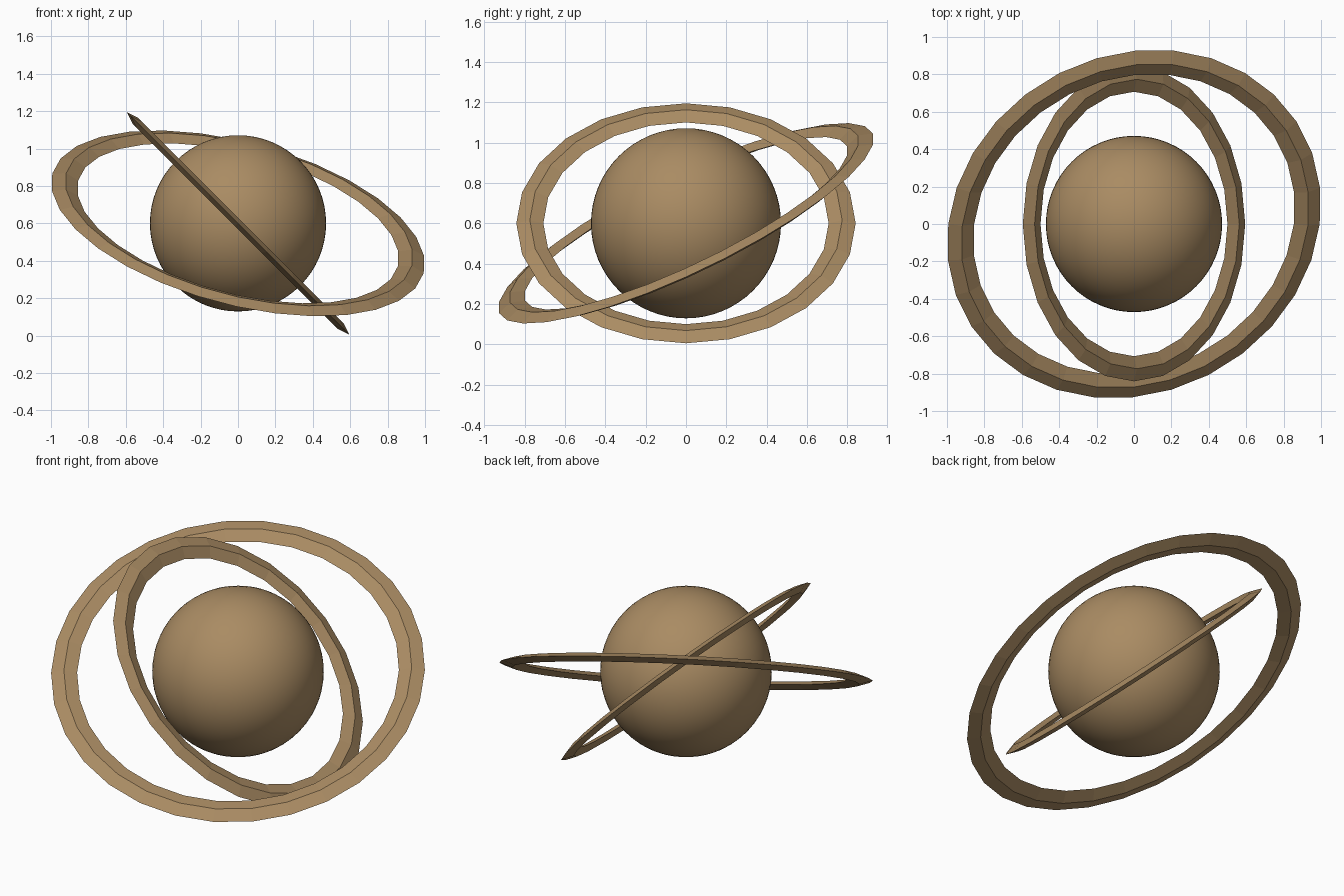
import bpy, bmesh
from math import radians, pi, sin, cos

cube = bpy.data.objects.get("Cube")
if cube:
    bpy.data.objects.remove(cube)

tan = bpy.data.materials.new("warm_tan")
tan.use_nodes = True
colour = (0.40, 0.26, 0.125, 1)
tan.diffuse_color = colour
tan.node_tree.nodes["Principled BSDF"].inputs["Base Color"].default_value = colour

CENTRE = (0, 0, 0.6)


def ring(name, outer, inner, half_height, sides, tilt):
    """Flat ring with a diamond cross-section, tilted about the planet."""
    middle = (outer + inner) / 2
    profile = [(outer, 0), (middle, half_height), (inner, 0), (middle, -half_height)]
    bm = bmesh.new()
    loops = []
    for i in range(sides):
        a = 2 * pi * i / sides
        loops.append([bm.verts.new((r * cos(a), r * sin(a), z)) for r, z in profile])
    for i, here in enumerate(loops):
        there = loops[(i + 1) % sides]
        for j in range(4):
            k = (j + 1) % 4
            bm.faces.new((here[j], there[j], there[k], here[k]))
    bmesh.ops.recalc_face_normals(bm, faces=bm.faces)
    mesh = bpy.data.meshes.new(name)
    bm.to_mesh(mesh)
    bm.free()
    mesh.materials.append(tan)
    obj = bpy.data.objects.new(name, mesh)
    obj.location = CENTRE
    obj.rotation_euler = [radians(t) for t in tilt]
    bpy.context.collection.objects.link(obj)


# Planet
bpy.ops.mesh.primitive_uv_sphere_add(segments=64, ring_count=32, radius=0.471, location=CENTRE)
planet = bpy.context.object
planet.name = "planet"
planet.data.materials.append(tan)
bpy.ops.object.shade_smooth_by_angle()

# Rings
ring("outer_ring", 1.028, 0.885, 0.024, 30, (25, 15, 0))
ring("inner_ring", 0.841, 0.707, 0.022, 24, (0, 45, 0))
